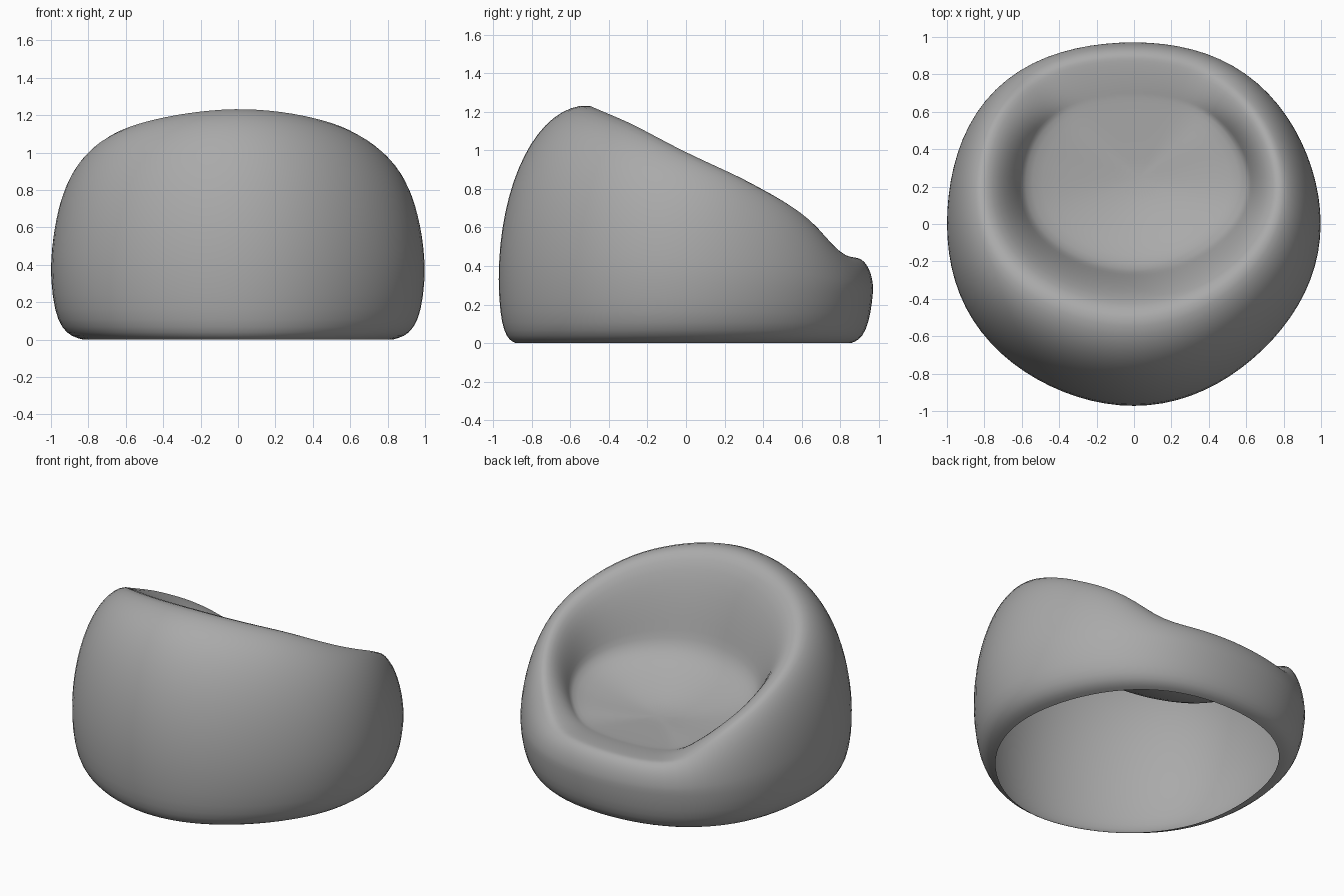
import bpy, bmesh
from math import sin, cos, pi, radians

cube = bpy.data.objects.get("Cube")
if cube:
    bpy.data.objects.remove(cube)

SEGMENTS = 40

# Height of the rolled rim along y: tall backrest falling to a low lip
RIM = [(-0.5, 1.245), (-0.28, 1.15), (0, 1.0), (0.3, 0.86), (0.57, 0.71),
       (0.7, 0.59), (0.79, 0.46), (0.9, 0.44)]


def rim_height(y):
    y = max(RIM[0][0], min(RIM[-1][0], y))
    for (y0, z0), (y1, z1) in zip(RIM, RIM[1:]):
        if y <= y1:
            return z0 + (z1 - z0) * (y - y0) / (y1 - y0)


def oval(a, rx, y_back, y_front, x_mid=0):
    """Point on a slightly lopsided oval, squarer on its open side."""
    mid, ry = (y_back + y_front) / 2, (y_front - y_back) / 2
    k = 1 + sin(2 * a) ** 2 * (0.012 + 0.03 * sin(a) - 0.022 * cos(a))
    return x_mid + rx * cos(a) * k, mid + ry * sin(a) * k


def mix(p, q, t):
    return p[0] + (q[0] - p[0]) * t, p[1] + (q[1] - p[1]) * t


def section(a):
    """Cross-section of the bag from the open base, over the rim, into the seat."""
    wide = oval(a, 1.005, -0.98, 0.975)
    crest = oval(a, 0.8, -0.5, 0.88, -0.02)
    seat = oval(a, 0.6, -0.25, 0.68, 0.01)
    wide_z = 0.33 - 0.06 * max(0, sin(a))
    top = rim_height(crest[1]) + 0.03 * min(0, crest[0])
    points = []
    # Tucked-in base
    base = oval(a, 0.83, -0.89, 0.86)
    for t, z in [(0, 0.0), (0.35, 0.015), (0.65, 0.06), (0.88, 0.15)]:
        points.append((*mix(base, wide, t), z))
    # Bulging outer wall
    for i in range(9):
        b = i / 8 * pi / 2
        points.append((*mix(crest, wide, cos(b) ** 0.95),
                       wide_z + (top - wide_z) * sin(b)))
    # Rolled rim falling into the hollow, shallow towards the lip
    seat_z = 0.42 + 0.24 * (top - 0.44)
    for t, drop in [(0.28, 0.08), (0.55, 0.29), (0.77, 0.56), (0.91, 0.78), (1, 0.92)]:
        points.append((*mix(crest, seat, t), top + (seat_z - top) * drop))
    # Dished seat
    for t, sink in [(0.14, 0.14), (0.4, 0.52), (0.7, 0.86)]:
        points.append((*mix(seat, (0.03, 0.25), t), seat_z + (0.41 - seat_z) * sink))
    return points


bm = bmesh.new()
columns = [[bm.verts.new(p) for p in section(2 * pi * i / SEGMENTS)]
           for i in range(SEGMENTS)]
centre = bm.verts.new((0.03, 0.25, 0.41))
for i, col in enumerate(columns):
    nxt = columns[(i + 1) % SEGMENTS]
    for j in range(len(col) - 1):
        bm.faces.new((col[j], nxt[j], nxt[j + 1], col[j + 1]))
    bm.faces.new((col[-1], nxt[-1], centre))

mesh = bpy.data.meshes.new("beanbag_chair")
bm.to_mesh(mesh)
bm.free()
bag = bpy.data.objects.new("beanbag_chair", mesh)
bpy.context.collection.objects.link(bag)

# Grey fabric
fabric = bpy.data.materials.new("grey_fabric")
fabric.use_nodes = True
grey = (0.4, 0.4, 0.4, 1)
fabric.diffuse_color = grey
fabric.node_tree.nodes["Principled BSDF"].inputs["Base Color"].default_value = grey
mesh.materials.append(fabric)

# Soft rounding
soften = bag.modifiers.new("soften", 'SUBSURF')
soften.levels = soften.render_levels = 1
bpy.context.view_layer.objects.active = bag
bag.select_set(True)
bpy.ops.object.shade_smooth_by_angle(angle=radians(60))
